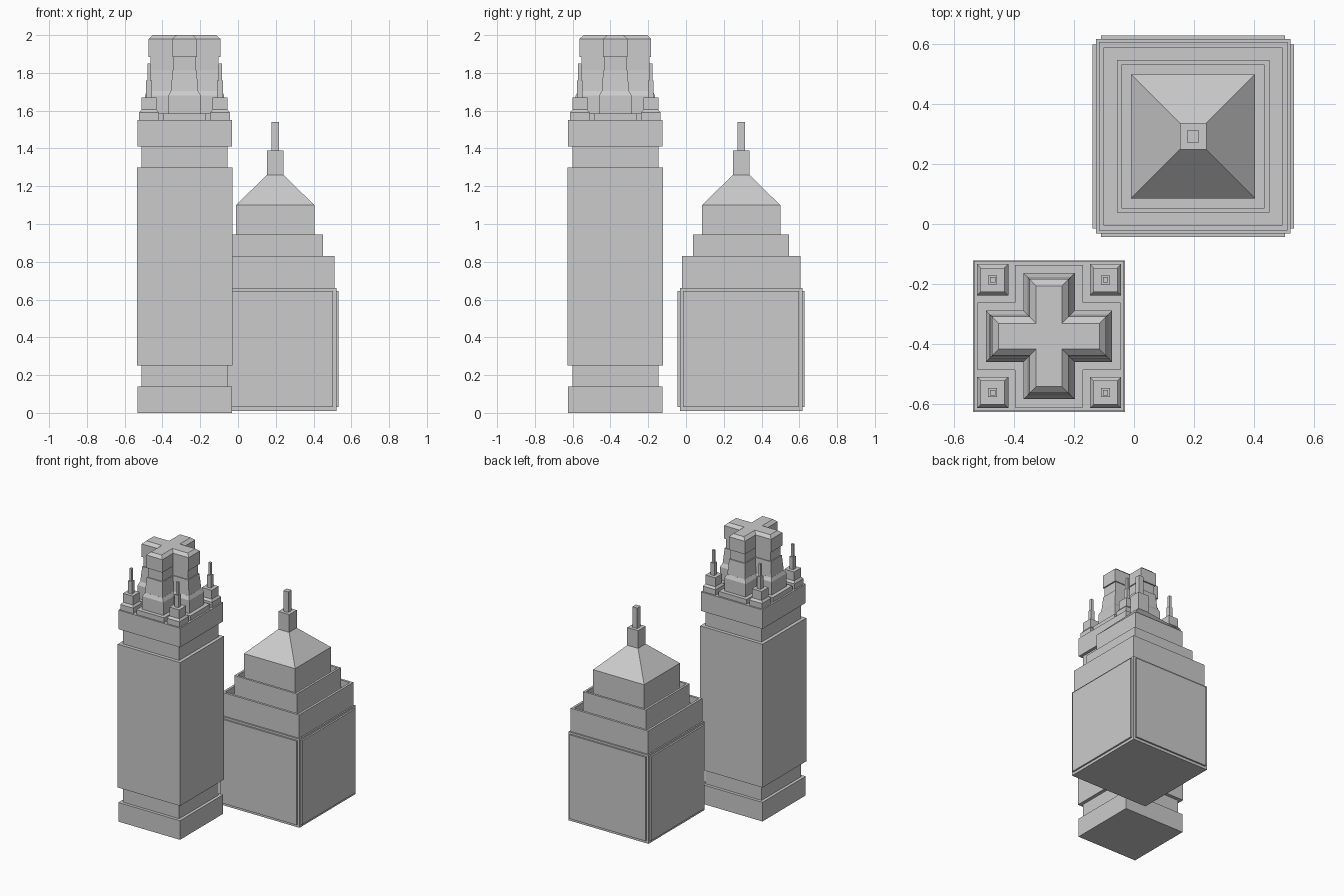
import bpy
import bmesh

if "Cube" in bpy.data.objects:
    bpy.data.objects.remove(bpy.data.objects["Cube"])

# Single stone colour
stone = bpy.data.materials.new("grey_stone")
stone.use_nodes = True
grey = (0.6, 0.6, 0.6, 1)
stone.diffuse_color = grey
stone.node_tree.nodes["Principled BSDF"].inputs["Base Color"].default_value = grey


def square(h):
    return [(-h, -h), (h, -h), (h, h), (-h, h)]


def cross(size):
    h, w = size  # arm reach, arm half width
    return [(-w, -h), (w, -h), (w, -w), (h, -w), (h, w), (w, w),
            (w, h), (-w, h), (-w, w), (-h, w), (-h, -w), (-w, -w)]


def loft(name, centre, levels, shape=square):
    """Closed solid through the (z, size) outlines, in order."""
    bm = bmesh.new()
    rings = [[bm.verts.new((x, y, z)) for x, y in shape(size)] for z, size in levels]
    for a, b in zip(rings, rings[1:]):
        n = len(a)
        for i in range(n):
            j = (i + 1) % n
            bm.faces.new((a[i], a[j], b[j], b[i]))
    bm.faces.new(rings[0][::-1])
    bm.faces.new(rings[-1])
    mesh = bpy.data.meshes.new(name)
    bm.to_mesh(mesh)
    bm.free()
    mesh.materials.append(stone)
    obj = bpy.data.objects.new(name, mesh)
    obj.location = (*centre, 0)
    bpy.context.collection.objects.link(obj)
    return obj


def block(name, centre, bottom, top, half):
    return loft(name, centre, [(bottom, half), (top, half)])


# Tall tower: stacked shaft
tall = (-0.283, -0.374)
block("tall_base", tall, 0, 0.14, 0.25)
block("tall_lower_neck", tall, 0.14, 0.25, 0.228)
block("tall_shaft", tall, 0.25, 1.30, 0.253)
block("tall_upper_neck", tall, 1.30, 1.41, 0.228)
block("tall_cornice", tall, 1.41, 1.55, 0.25)

# Cross-shaped crown
reach, arm = 0.238, 0.113
loft("crown_plinth", tall, [(1.55, (reach, arm)), (1.585, (reach, arm))], cross)
loft("crown_foot", tall, [(1.585, (0.21, 0.086)), (1.68, (0.21, 0.086)),
                          (1.705, (0.198, 0.072))], cross)
loft("crown_middle", tall, [(1.70, (0.198, 0.072)), (1.815, (0.187, 0.064))], cross)
loft("crown_neck", tall, [(1.815, (0.18, 0.058)), (1.885, (0.18, 0.058))], cross)
loft("crown_cap", tall, [(1.885, (0.19, 0.065)), (1.98, (0.19, 0.065)),
                         (2.0, (0.168, 0.043))], cross)

# Corner pinnacles
offset = 0.188
for sx, side in ((-1, "right"), (1, "left")):
    for sy, end in ((-1, "front"), (1, "back")):
        at = (tall[0] + sx * offset, tall[1] + sy * offset)
        label = f"{end}_{side}_pinnacle"
        loft(label + "_foot", at, [(1.55, 0.052), (1.59, 0.052), (1.605, 0.04), (1.67, 0.04)])
        loft(label + "_spike", at, [(1.67, 0.015), (1.76, 0.015), (1.76, 0.009), (1.85, 0.009)])

# Short tower: panelled body
short = (0.197, 0.292)
block("short_body", short, 0.01, 0.66, 0.324)
for axis, name in ((0, "side"), (1, "front_back")):
    panel = block(name + "_panels", short, 0.03, 0.645, 1)
    for v in panel.data.vertices:
        v.co[axis] *= 0.336
        v.co[1 - axis] *= 0.307

# Stepped tiers with sunken tops behind their rims
loft("short_lower_tier", short, [(0.66, 0.314), (0.83, 0.314), (0.83, 0.297), (0.78, 0.297)])
loft("short_middle_tier", short, [(0.78, 0.254), (0.945, 0.254), (0.945, 0.238), (0.90, 0.238)])
block("short_upper_tier", short, 0.90, 1.10, 0.207)

# Roof and spire
loft("short_roof", short, [(1.10, 0.207), (1.26, 0.044)])
loft("short_spire", short, [(1.26, 0.044), (1.39, 0.044), (1.39, 0.02), (1.54, 0.02)])
